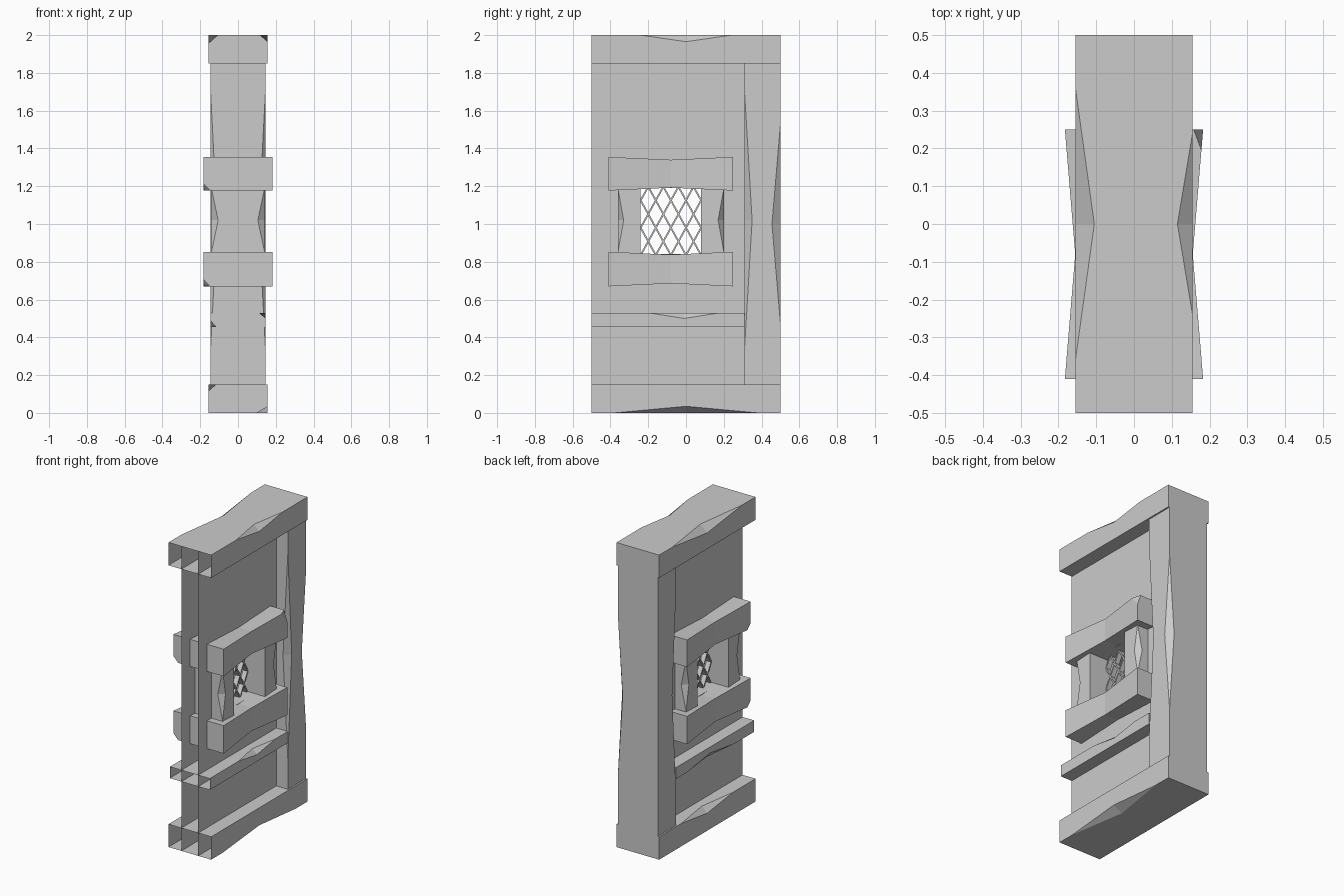
import bpy, bmesh
from mathutils import Vector

cube = bpy.data.objects.get("Cube")
if cube:
    bpy.data.objects.remove(cube, do_unlink=True)

GREY = (0.6, 0.6, 0.6, 1)
stone = bpy.data.materials.new("plain_grey")
stone.use_nodes = True
stone.diffuse_color = GREY
stone.node_tree.nodes["Principled BSDF"].inputs["Base Color"].default_value = GREY


def finish(name, bm, fix_normals=True):
    if fix_normals:
        bmesh.ops.recalc_face_normals(bm, faces=bm.faces)
    mesh = bpy.data.meshes.new(name)
    bm.to_mesh(mesh)
    bm.free()
    mesh.materials.append(stone)
    obj = bpy.data.objects.new(name, mesh)
    bpy.context.collection.objects.link(obj)
    return obj


def chipped_box(name, lo, hi, chips=(), open_front=False):
    """Box with wedge nicks. Chip: (edge axis, side signs, centre, half length, depths)."""
    bm = bmesh.new()
    ends = (lo, hi)

    def add(points):
        bm.faces.new([bm.verts.new(p) for p in points])

    def nick(chip, move_axis=None):
        # points A, B on the edge, and its middle pushed inward along one axis
        axis, signs, centre, half, depths = chip
        others = [a for a in range(3) if a != axis]
        mid = Vector((0, 0, 0))
        for a, s in zip(others, signs):
            mid[a] = ends[s][a]
        a_pt, b_pt = mid.copy(), mid.copy()
        mid[axis], a_pt[axis], b_pt[axis] = centre, centre - half, centre + half
        i = others.index(move_axis)
        mid[move_axis] += depths[i] * (-1 if signs[i] else 1)
        return a_pt, mid, b_pt

    for n in range(3):
        u, v = [a for a in range(3) if a != n]
        for side in (0, 1):
            ring = []
            corners = [(0, 0), (1, 0), (1, 1), (0, 1)]
            for i, c in enumerate(corners):
                p = Vector((0, 0, 0))
                p[n], p[u], p[v] = ends[side][n], ends[c[0]][u], ends[c[1]][v]
                ring.append(p)
                e, m = (u, v) if i % 2 == 0 else (v, u)
                sign = {n: side, m: c[1] if e == u else c[0]}
                for chip in chips:
                    if chip[0] == e and tuple(sign[a] for a in sorted(sign)) == chip[1]:
                        ring += nick(chip, m)[::1 if i < 2 else -1]
            if not (open_front and n == 1 and side == 0):
                add(ring)
    for chip in chips:
        p_axis, q_axis = [a for a in range(3) if a != chip[0]]
        a, p, b = nick(chip, p_axis)
        q = nick(chip, q_axis)[1]
        add((a, p, q))
        add((b, q, p))
    bmesh.ops.remove_doubles(bm, verts=bm.verts, dist=0.0005)
    return finish(name, bm)


def pinched_beam(name, z0, z1, cuts):
    """Window beam narrowed at its middle, with corners sliced off."""
    y0, y1, half_x = -0.41, 0.25, 0.183
    mid_y, mid_z = (y0 + y1) / 2, (z0 + z1) / 2
    bm = bmesh.new()
    bmesh.ops.create_cube(bm, size=1)
    for v in bm.verts:
        v.co = (v.co.x * 2 * half_x, mid_y + v.co.y * (y1 - y0), mid_z + v.co.z * (z1 - z0))
    bmesh.ops.bisect_plane(bm, geom=bm.verts[:] + bm.edges[:] + bm.faces[:],
                           plane_co=(0, mid_y, 0), plane_no=(0, 1, 0))
    for v in bm.verts:
        if abs(v.co.y - mid_y) < 0.001:
            v.co.x *= 0.85
            v.co.z = mid_z + (v.co.z - mid_z) * 0.83
    for sx, sy, sz, (dx, dy, dz) in cuts:
        corner = Vector((sx * half_x, y1 if sy > 0 else y0, z1 if sz > 0 else z0))
        cut = bmesh.ops.bisect_plane(
            bm, geom=bm.verts[:] + bm.edges[:] + bm.faces[:],
            plane_co=corner - Vector((sx * dx, 0, 0)),
            plane_no=(sx / dx, sy / dy, sz / dz), clear_outer=True)
        edges = [g for g in cut["geom_cut"] if isinstance(g, bmesh.types.BMEdge)]
        bmesh.ops.holes_fill(bm, edges=edges)
    return finish(name, bm)


# Top and bottom rails, hollow at the front end
chipped_box("top_rail", (-0.155, -0.5, 1.85), (0.155, 0.5, 2), [
    (1, (1, 1), 0, 0.24, (0.04, 0.035)),
    (1, (0, 1), 0, 0.36, (0.05, 0.045))], True)
chipped_box("bottom_rail", (-0.155, -0.5, 0), (0.155, 0.5, 0.15), [
    (1, (1, 0), 0, 0.38, (0.06, 0.035)),
    (1, (0, 1), 0, 0.27, (0.04, 0.035))], True)

# Narrow rail below the window
chipped_box("middle_rail", (-0.145, -0.5, 0.455), (0.145, 0.31, 0.53), [
    (1, (1, 1), -0.01, 0.19, (0.035, 0.03)),
    (1, (0, 0), -0.05, 0.25, (0.03, 0.035))], True)

# Upright post at the back
chipped_box("back_post", (-0.145, 0.31, 0.15), (0.145, 0.5, 1.85), [
    (2, (1, 0), 1.02, 0.68, (0.035, 0.04)),
    (2, (0, 0), 1.02, 0.68, (0.035, 0.04)),
    (2, (1, 1), 1.0, 0.53, (0.035, 0.045))])

# Window head and sill
low_corner = (-1, -1, -1, (0.035, 0.035, 0.037))
pinched_beam("window_head", 1.177, 1.355, [low_corner, (1, 1, 1, (0.025, 0.07, 0.07))])
pinched_beam("window_sill", 0.67, 0.853, [low_corner])

# Window jambs, nicked on their outer edges
for name, y0, y1, outer in (("front_jamb", -0.36, -0.24, 0), ("back_jamb", 0.08, 0.2, 1)):
    chipped_box(name, (-0.14, y0, 0.83), (0.14, y1, 1.195), [
        (2, (side, outer), 1.02, 0.165, (0.035, 0.03)) for side in (0, 1)])

# Two thin wall sheets with the window opening left out
ys, zs = (-0.5, -0.24, 0.08, 0.31), (0, 0.84, 1.19, 2)
for name, x in (("left_wall_sheet", 0.061), ("right_wall_sheet", -0.061)):
    bm = bmesh.new()
    for i in range(3):
        for k in range(3):
            if (i, k) != (1, 1):
                quad = [(x, ys[i], zs[k]), (x, ys[i + 1], zs[k]),
                        (x, ys[i + 1], zs[k + 1]), (x, ys[i], zs[k + 1])]
                bm.faces.new([bm.verts.new(p) for p in (quad if x > 0 else quad[::-1])])
    bmesh.ops.remove_doubles(bm, verts=bm.verts, dist=0.0005)
    finish(name, bm, False)

# Diamond lattice in the window, clipped to the opening
bm = bmesh.new()
step, rise, width, depth = 0.08, 0.145, 0.005, 0.016
Y0, Y1, Z0, Z1 = -0.24, 0.08, 0.835, 1.19
slope = rise / step
for direction in (1, -1):
    for i in range(-6, 11):
        start = Y0 + i * step
        # where the bar enters and leaves the opening
        reach = (Z1 - Z0) / slope
        a, b = sorted((start, start + direction * reach))
        a, b = max(a, Y0), min(b, Y1)
        if b - a < 0.01:
            continue
        pts = [(y, Z0 + (y - start) * slope * direction) for y in (a, b)]
        rings = []
        for y, z in pts:
            rings.append([bm.verts.new((sx * depth, y + sy * width, z))
                          for sx, sy in ((-1, -1), (1, -1), (1, 1), (-1, 1))])
        for j in range(4):
            k = (j + 1) % 4
            bm.faces.new((rings[0][j], rings[0][k], rings[1][k], rings[1][j]))
        for ring in rings:
            bm.faces.new(ring)
finish("window_lattice", bm)
